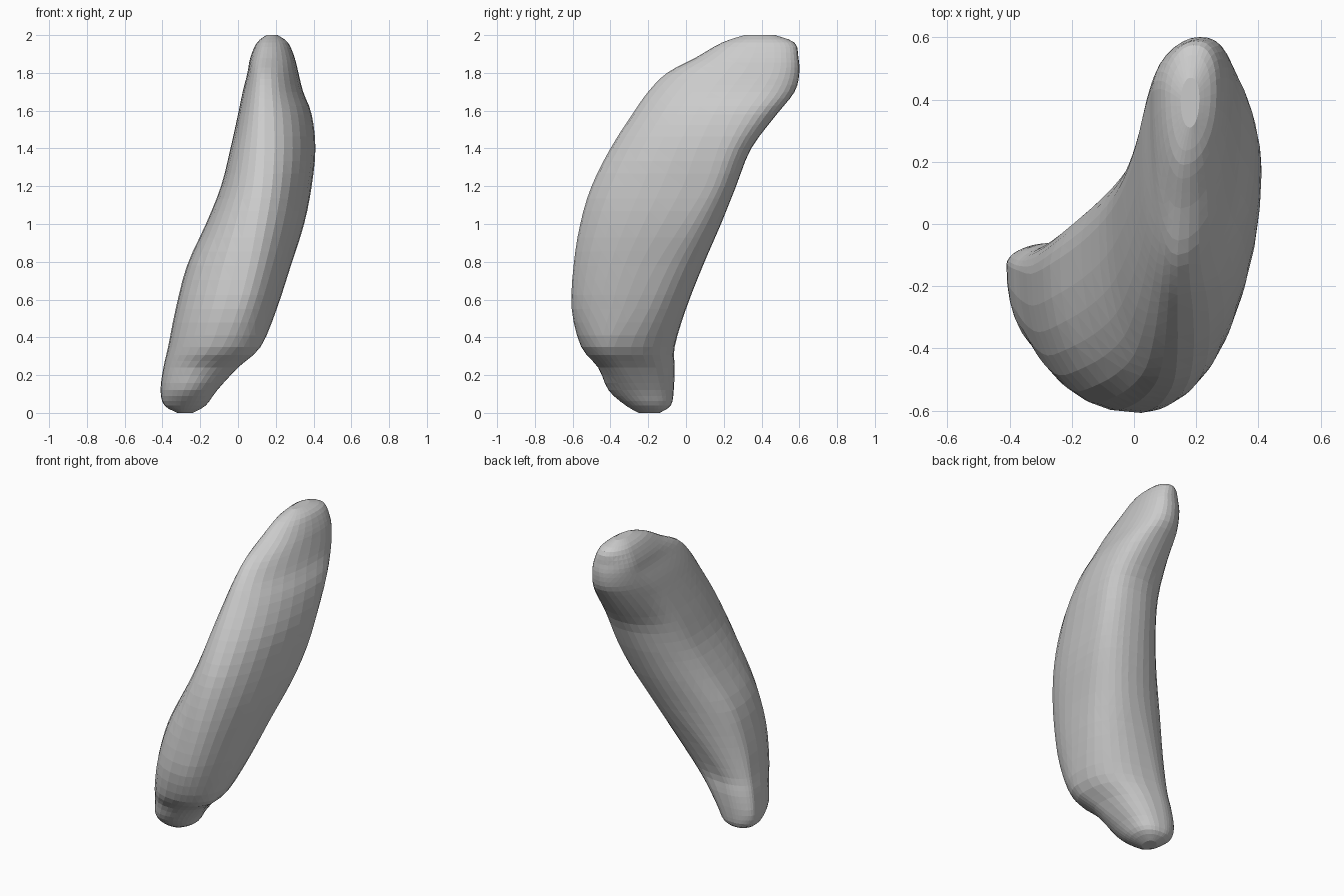
import bpy, bmesh, math

SEGMENTS = 32   # points round each cross-section
STEPS = 3       # rings between neighbouring sections

# Cross-sections from base to tip:
# height, left x, right x, front y, back y, then the y of the left and right
# extremes and the x of the front and back extremes
SECTIONS = [
    (0.00, -.32, -.24, -.25, -.14, -.19, -.19, -.29, -.28),
    (0.04, -.39, -.17, -.32, -.08, -.15, -.2, -.28, -.3),
    (0.12, -.41, -.11, -.41, -.065, -.13, -.25, -.25, -.29),
    (0.24, -.395, .0, -.465, -.06, -.14, -.33, -.18, -.26),
    (0.35, -.37, .12, -.555, -.06, -.15, -.38, -.08, -.22),
    (0.55, -.33, .205, -.605, 0, -.16, -.27, .0, -.1),
    (0.78, -.27, .28, -.595, .09, -.13, -.16, .06, .05),
    (1.00, -.17, .35, -.56, .185, -.06, -.02, .1, .13),
    (1.20, -.09, .39, -.5, .265, .02, .1, .13, .18),
    (1.40, -.04, .41, -.4, .345, .1, .17, .14, .22),
    (1.58, 0, .39, -.285, .48, .2, .25, .14, .22),
    (1.70, .025, .345, -.2, .575, .3, .33, .14, .21),
    (1.80, .05, .32, -.1, .6, .4, .4, .14, .21),
    (1.88, .065, .3, .05, .595, .43, .42, .15, .21),
    (1.96, .1, .265, .19, .575, .43, .42, .16, .19),
    (2.00, .15, .21, .31, .47, .4, .4, .18, .18),
]


def smooth_rows(rows, steps):
    """Blend the sections along the body with a smooth spline."""
    result = []
    last = len(rows) - 1
    for i in range(last):
        a, b, c, d = (rows[max(i - 1, 0)], rows[i],
                      rows[i + 1], rows[min(i + 2, last)])
        for s in range(steps):
            t = s / steps
            result.append([
                q + t * ((r - p) + t * ((2 * p - 5 * q + 4 * r - u)
                         + t * (3 * (q - r) + u - p))) / 2
                for p, q, r, u in zip(a, b, c, d)])
    result.append(list(rows[last]))
    return result


def fullness(c, s):
    """Exponent of each quarter: below one is full, above one is flattened."""
    if s >= 0:
        return 0.78 if c >= 0 else 1.08
    return 1.0 if c >= 0 else 0.9


def ring_points(row):
    """Four rounded quarters joined at the section's extremes."""
    z, left, right, front, back, y_left, y_right, x_front, x_back = row
    for k in range(SEGMENTS):
        angle = math.tau * k / SEGMENTS
        c, s = math.cos(angle), math.sin(angle)
        power = fullness(c, s)
        across, along = abs(c) ** power, abs(s) ** power
        x_mid = x_back if s >= 0 else x_front
        y_mid = y_right if c >= 0 else y_left
        x = x_mid + ((right if c >= 0 else left) - x_mid) * across
        y = y_mid + ((back if s >= 0 else front) - y_mid) * along
        yield x, y, max(0, min(z, 2))


def loft(name, rows, material):
    """Skin the rings into one closed, faceted body."""
    bm = bmesh.new()
    rings = [[bm.verts.new(p) for p in ring_points(row)] for row in rows]
    for low, high in zip(rings, rings[1:]):
        for k in range(SEGMENTS):
            n = (k + 1) % SEGMENTS
            bm.faces.new((low[k], low[n], high[n], high[k]))
    bm.faces.new(list(reversed(rings[0])))
    bm.faces.new(rings[-1])
    bmesh.ops.triangulate(bm, faces=bm.faces[:])
    bmesh.ops.recalc_face_normals(bm, faces=bm.faces[:])
    mesh = bpy.data.meshes.new(name)
    bm.to_mesh(mesh)
    bm.free()
    mesh.materials.append(material)
    body = bpy.data.objects.new(name, mesh)
    bpy.context.collection.objects.link(body)
    return body


def make_material(name, colour):
    material = bpy.data.materials.new(name)
    material.use_nodes = True
    material.diffuse_color = colour
    material.node_tree.nodes["Principled BSDF"].inputs["Base Color"].default_value = colour
    return material


default_cube = bpy.data.objects.get("Cube")
if default_cube:
    bpy.data.objects.remove(default_cube, do_unlink=True)

# Curved organ-like body
grey = make_material("light_grey", (0.6, 0.6, 0.6, 1))
loft("curved_body", smooth_rows(SECTIONS, STEPS), grey)
